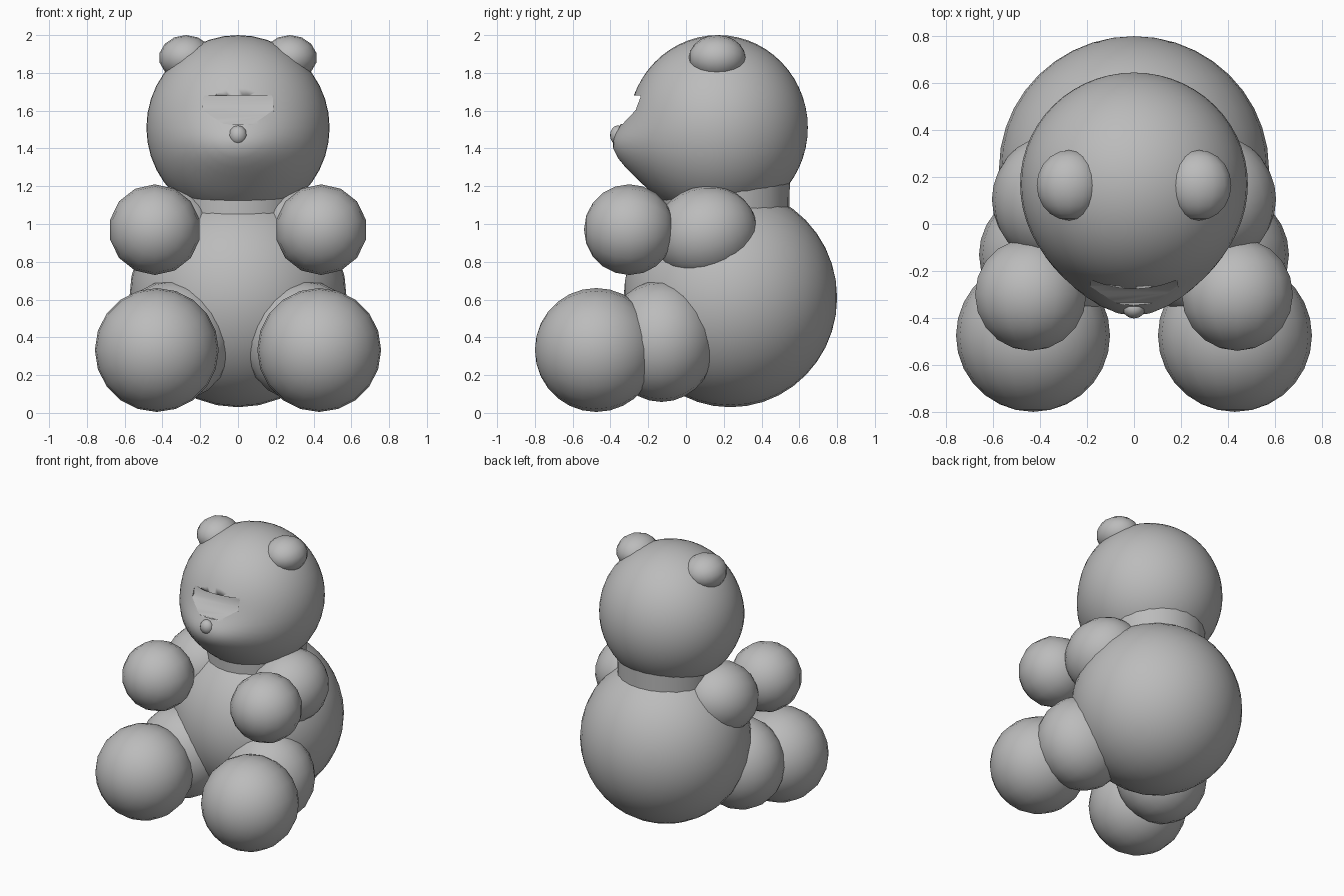
import bpy, bmesh, math
from mathutils import Matrix

old = bpy.data.objects.get("Cube")
if old:
    bpy.data.objects.remove(old, do_unlink=True)

grey = bpy.data.materials.new("plain grey")
grey.use_nodes = True
colour = (0.5, 0.5, 0.5, 1)
grey.diffuse_color = colour
grey.node_tree.nodes["Principled BSDF"].inputs["Base Color"].default_value = colour


def finish(name, bm, angle=35):
    """Turn a bmesh into a smooth-shaded grey object."""
    bmesh.ops.recalc_face_normals(bm, faces=bm.faces)
    mesh = bpy.data.meshes.new(name)
    bm.to_mesh(mesh)
    bm.free()
    mesh.materials.append(grey)
    obj = bpy.data.objects.new(name, mesh)
    bpy.context.collection.objects.link(obj)
    bpy.ops.object.select_all(action='DESELECT')
    obj.select_set(True)
    bpy.context.view_layer.objects.active = obj
    bpy.ops.object.shade_smooth_by_angle(angle=math.radians(angle))
    return obj


def ball(name, centre, radii, segs=24, rings=16, tilt=0, shape=None):
    """Ellipsoid whose poles point along y, tilted about x."""
    bm = bmesh.new()
    bmesh.ops.create_uvsphere(bm, u_segments=segs, v_segments=rings, radius=1)
    bmesh.ops.rotate(bm, verts=bm.verts, matrix=Matrix.Rotation(math.pi / 2, 3, 'X'))
    bmesh.ops.scale(bm, verts=bm.verts, vec=radii)
    bmesh.ops.rotate(bm, verts=bm.verts, matrix=Matrix.Rotation(tilt, 3, 'X'))
    bmesh.ops.translate(bm, verts=bm.verts, vec=centre)
    if shape:
        for v in bm.verts:
            shape(v.co)
    return finish(name, bm)


def muzzle(co):
    """Push the lower face forward into a soft snout."""
    if co.y < 0.17:
        front = min(1, (0.17 - co.y) / 0.3)
        sigma = 0.13 if co.z > 1.41 else 0.17
        co.y -= 0.093 * front * math.exp(-((co.z - 1.41) / sigma) ** 2 - (co.x / 0.3) ** 2)


# Torso and neck
ball("body", (0, 0.235, 0.61), (0.575, 0.565, 0.58), 32, 20)
bm = bmesh.new()
bmesh.ops.create_cone(bm, cap_ends=True, segments=24, radius1=0.335, radius2=0.34, depth=0.35,
                      matrix=Matrix.Translation((0, 0.21, 1.06)))
finish("neck", bm)

# Head with snout
head = ball("head", (0, 0.17, 1.51), (0.485, 0.475, 0.49), 40, 28, shape=muzzle)

# Shallow wedge cut below the brow
profile = [(-0.24, 1.68), (-0.25, 1.62), (-0.335, 1.53), (-0.6, 1.5), (-0.6, 1.68)]
bm = bmesh.new()
face = bm.faces.new([bm.verts.new((-0.185, y, z)) for y, z in profile])
side = bmesh.ops.extrude_face_region(bm, geom=[face])["geom"]
bmesh.ops.translate(bm, verts=[g for g in side if isinstance(g, bmesh.types.BMVert)], vec=(0.37, 0, 0))
cutter = finish("brow_cutter", bm)
cut = head.modifiers.new("brow_cut", 'BOOLEAN')
cut.operation, cut.object, cut.solver = 'DIFFERENCE', cutter, 'EXACT'
bpy.ops.object.select_all(action='DESELECT')
bpy.context.view_layer.objects.active = head
head.select_set(True)
bpy.ops.object.modifier_apply(modifier=cut.name)
bpy.data.objects.remove(cutter, do_unlink=True)

ball("nose", (0, -0.36, 1.47), (0.048, 0.042, 0.052), 12, 8)

# Paired ears and limbs
for s, label in ((1, "left"), (-1, "right")):
    ball(label + "_ear", (s * 0.275, 0.165, 1.88), (0.143, 0.15, 0.12), 14, 10)
    ball(label + "_upper_arm", (s * 0.345, 0.105, 0.95), (0.26, 0.275, 0.25), 20, 14, 0.3)
    ball(label + "_hand", (s * 0.44, -0.3, 0.97), (0.243, 0.24, 0.24), 14, 10)
    ball(label + "_thigh", (s * 0.345, -0.13, 0.38), (0.315, 0.29, 0.322), 20, 14)
    ball(label + "_foot", (s * 0.43, -0.475, 0.333), (0.328, 0.325, 0.328), 20, 14)
